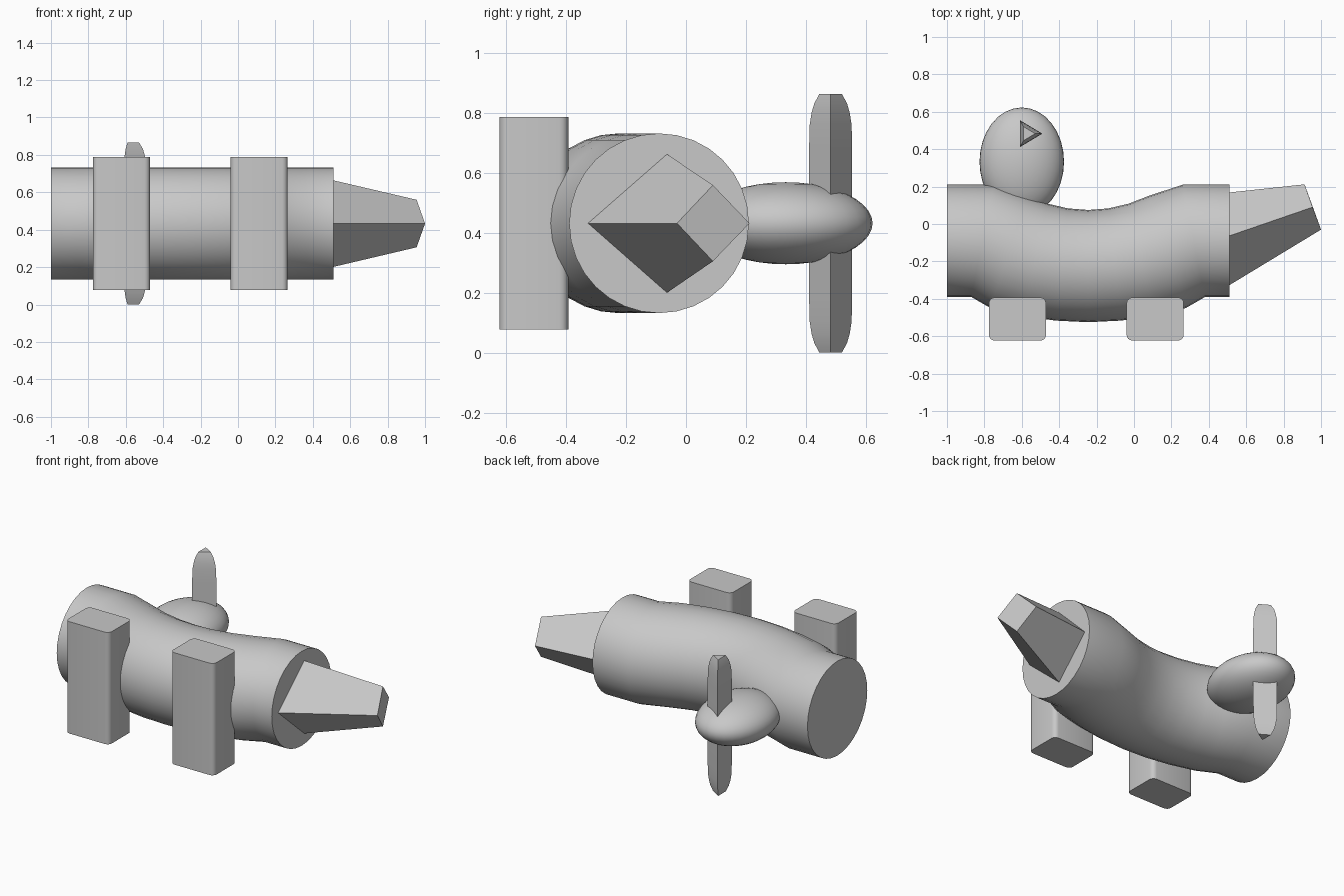
import bpy, bmesh, math
from mathutils import Vector

default = bpy.data.objects.get("Cube")
if default:
    bpy.data.objects.remove(default, do_unlink=True)

GREY = (0.58, 0.58, 0.58, 1)
MID_Z = 0.433
grey = bpy.data.materials.new("plain grey")
grey.diffuse_color = GREY
grey.use_nodes = True
grey.node_tree.nodes["Principled BSDF"].inputs["Base Color"].default_value = GREY


def finish(name, bm, angle=30):
    """Turn a bmesh into a named, shaded object."""
    bmesh.ops.recalc_face_normals(bm, faces=bm.faces)
    mesh = bpy.data.meshes.new(name)
    bm.to_mesh(mesh)
    bm.free()
    mesh.materials.append(grey)
    obj = bpy.data.objects.new(name, mesh)
    bpy.context.collection.objects.link(obj)
    bpy.ops.object.select_all(action="DESELECT")
    obj.select_set(True)
    bpy.context.view_layer.objects.active = obj
    bpy.ops.object.shade_smooth_by_angle(angle=math.radians(angle))
    return obj


def loft(name, rings, angle=30):
    """Skin a closed solid over rings with equal point counts."""
    bm = bmesh.new()
    loops = [[bm.verts.new(p) for p in ring] for ring in rings]
    count = len(loops[0])
    for a, b in zip(loops, loops[1:]):
        for i in range(count):
            j = (i + 1) % count
            bm.faces.new((a[i], a[j], b[j], b[i]))
    bm.faces.new(loops[0])
    bm.faces.new(loops[-1])
    return finish(name, bm, angle)


# Bowed tubular body with straight mitred ends
RADIUS, SIDES, MID_X = 0.3, 32, -0.245


def body_ring(x, y, slope):
    ring = []
    for i in range(SIDES):
        a = math.tau * i / SIDES
        across = RADIUS * math.cos(a)
        ring.append(Vector((x - across * slope, y + across,
                            MID_Z + RADIUS * math.sin(a))))
    return ring


rings = [body_ring(-1, -0.09, 0)]
STEPS = 8
for i in range(STEPS + 1):
    s = 2 * i / STEPS - 1
    slope = 0.44 * s if abs(s) < 1 else 0.2 * s
    rings.append(body_ring(MID_X + 0.565 * s, -0.225 + 0.135 * s * s, slope))
rings.append(body_ring(0.51, -0.09, 0))
loft("body", rings, 35)

# Four-sided tapered nose, leaning to the back
nose_base = [(0.505, -0.33, MID_Z), (0.505, -0.065, 0.665),
             (0.505, 0.168, MID_Z), (0.505, -0.065, 0.2)]
nose_tip = [(1.0, -0.03, MID_Z), (0.955, 0.09, 0.56),
            (0.912, 0.212, MID_Z), (0.955, 0.09, 0.306)]
loft("nose", [nose_base, nose_tip], 10)

# Two upright blocks with rounded vertical edges
for name, x in (("left_block", 0.113), ("right_block", -0.623)):
    bm = bmesh.new()
    bmesh.ops.create_cube(bm, size=1)
    for v in bm.verts:
        v.co = Vector((x + v.co.x * 0.305, -0.508 + v.co.y * 0.23,
                       MID_Z + v.co.z * 0.71))
    upright = [e for e in bm.edges
               if abs(e.verts[0].co.z - e.verts[1].co.z) > 0.1]
    bmesh.ops.bevel(bm, geom=upright, offset=0.03, segments=4,
                    profile=0.5, affect="EDGES")
    finish(name, bm)

# Egg-shaped propeller hub
bm = bmesh.new()
bmesh.ops.create_uvsphere(bm, u_segments=32, v_segments=20, radius=1)
for v in bm.verts:
    v.co = Vector((-0.6 + v.co.x * 0.226, 0.333 + v.co.y * 0.29,
                   MID_Z + v.co.z * 0.137))
finish("propeller_hub", bm, 60)

# Triangular propeller blades, narrowing to blunt tips
triangle = [(-0.04, 0.072), (-0.04, -0.072), (0.08, 0)]
profile = [(0, 1), (0.25, 1), (0.33, 0.97), (0.37, 0.88),
           (0.4, 0.76), (0.432, 0.52)]
for name, side in (("upper_blade", 1), ("lower_blade", -1)):
    loft(name, [[(-0.57 + x * k, 0.483 + y * k, MID_Z + side * h)
                 for x, y in triangle] for h, k in profile])
